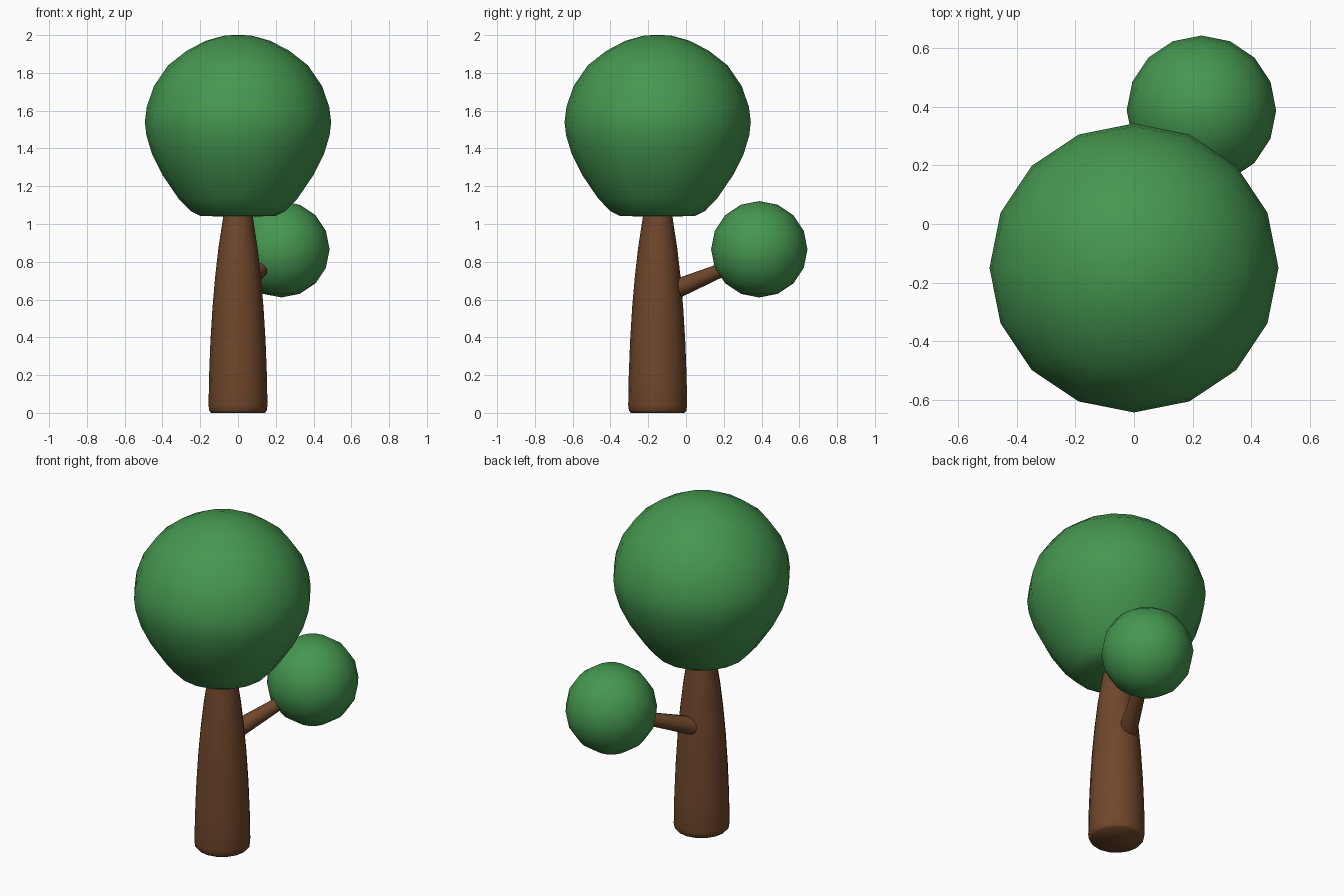
import bpy, bmesh, math
from mathutils import Vector

if "Cube" in bpy.data.objects:
    bpy.data.objects.remove(bpy.data.objects["Cube"])


def material(name, rgb):
    m = bpy.data.materials.new(name)
    m.diffuse_color = (*rgb, 1)
    m.use_nodes = True
    m.node_tree.nodes["Principled BSDF"].inputs["Base Color"].default_value = m.diffuse_color
    return m


leaf = material("leaf_green", (0.06, 0.31, 0.08))
bark = material("bark_brown", (0.16, 0.062, 0.024))


def finish(name, bm, mat, angle=60):
    bmesh.ops.recalc_face_normals(bm, faces=bm.faces)
    me = bpy.data.meshes.new(name)
    bm.to_mesh(me)
    bm.free()
    ob = bpy.data.objects.new(name, me)
    bpy.context.collection.objects.link(ob)
    me.materials.append(mat)
    bpy.ops.object.select_all(action='DESELECT')
    ob.select_set(True)
    bpy.context.view_layer.objects.active = ob
    bpy.ops.object.shade_smooth_by_angle(angle=math.radians(angle))


def lathe(name, rings, mat, axis=Vector((0, 0, 1)), origin=(0, 0, 0), sides=16):
    """Closed round solid from (radius, distance along axis) rings."""
    turn = Vector((0, 0, 1)).rotation_difference(axis)
    bm = bmesh.new()
    loops = []
    for r, h in rings:
        loops.append([bm.verts.new(Vector(origin) + turn @ Vector((
            r * math.cos(2 * math.pi * i / sides),
            r * math.sin(2 * math.pi * i / sides), h))) for i in range(sides)])
    for a, b in zip(loops, loops[1:]):
        for i in range(sides):
            j = (i + 1) % sides
            bm.faces.new((a[i], a[j], b[j], b[i]))
    bm.faces.new(loops[0])
    bm.faces.new(loops[-1])
    finish(name, bm, mat)


trunk_xy = (0, -0.15, 0)

# Tapered trunk with a softened foot
lathe("trunk", [(0.142, 0), (0.152, 0.012), (0.156, 0.04), (0.153, 0.2),
                (0.146, 0.38), (0.135, 0.56), (0.121, 0.72), (0.104, 0.87),
                (0.078, 1.04), (0.072, 1.08)], bark, origin=trunk_xy)

# Large canopy, slightly flattened underneath
lathe("main_canopy", [(0.10, 1.04), (0.20, 1.043), (0.25, 1.068), (0.315, 1.135),
                      (0.40, 1.26), (0.455, 1.37), (0.485, 1.47), (0.493, 1.54),
                      (0.483, 1.62), (0.445, 1.73), (0.37, 1.84), (0.27, 1.918),
                      (0.17, 1.97), (0.07, 1.998), (0.02, 2.0)], leaf, origin=trunk_xy)

# Side branch, thinning towards the small canopy
start, end = Vector((-0.02, -0.09, 0.64)), Vector((0.16, 0.27, 0.79))
length = (end - start).length
lathe("side_branch", [(0.054, 0), (0.048, length * 0.3), (0.032, length)], bark,
      axis=(end - start).normalized(), origin=start, sides=12)

# Small canopy
bm = bmesh.new()
bmesh.ops.create_uvsphere(bm, u_segments=16, v_segments=8, radius=0.255)
bmesh.ops.translate(bm, verts=bm.verts, vec=(0.23, 0.388, 0.866))
finish("small_canopy", bm, leaf)
